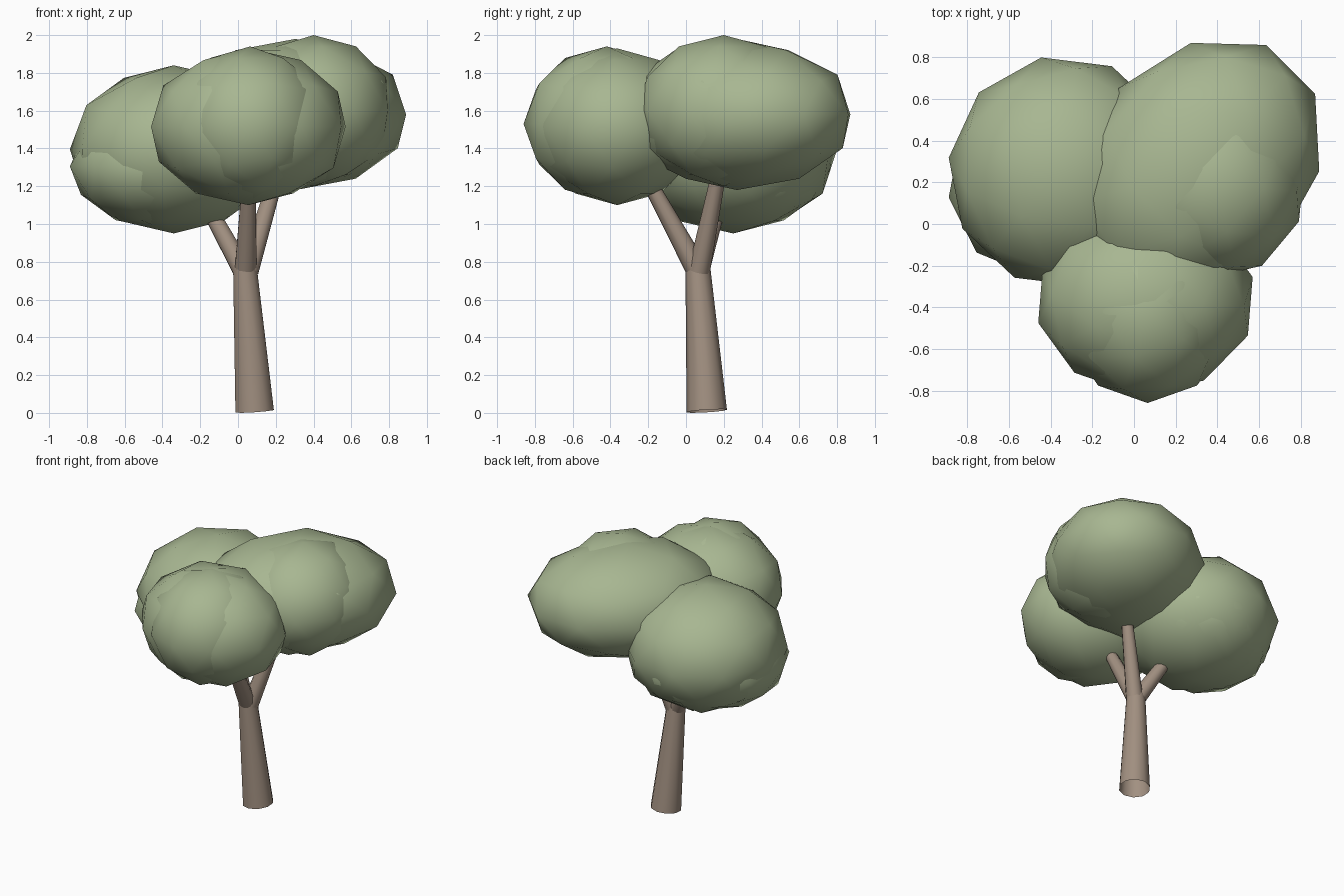
import bpy
import bmesh
import math
from mathutils import Matrix, Vector

cube = bpy.data.objects.get("Cube")
if cube:
    bpy.data.objects.remove(cube, do_unlink=True)


def make_material(name, color):
    mat = bpy.data.materials.new(name)
    mat.use_nodes = True
    mat.diffuse_color = (*color, 1)
    mat.node_tree.nodes["Principled BSDF"].inputs["Base Color"].default_value = (*color, 1)
    return mat


leaf_green = make_material("leaf green", (0.39, 0.47, 0.285))
bark_brown = make_material("bark brown", (0.36, 0.28, 0.22))


def add_object(name, bm, mat):
    mesh = bpy.data.meshes.new(name)
    bm.to_mesh(mesh)
    bm.free()
    mesh.materials.append(mat)
    obj = bpy.data.objects.new(name, mesh)
    bpy.context.collection.objects.link(obj)
    return obj


def foliage(name, low, high, spin=0, stretch=1, yaw=0):
    """Low-poly ball, stretched along a yaw direction and fitted to a box."""
    bm = bmesh.new()
    bmesh.ops.create_icosphere(bm, subdivisions=2, radius=1)
    shape = (Matrix.Rotation(math.radians(yaw), 4, 'Z')
             @ Matrix.Diagonal((stretch, 1, 1, 1))
             @ Matrix.Rotation(math.radians(spin), 4, 'Z'))
    bm.transform(shape)
    for axis in range(3):
        values = [v.co[axis] for v in bm.verts]
        start, size = min(values), max(values) - min(values)
        for v in bm.verts:
            t = (v.co[axis] - start) / size
            v.co[axis] = low[axis] + t * (high[axis] - low[axis])
    for f in bm.faces:
        f.smooth = True
    return add_object(name, bm, leaf_green)


def limb(name, start, end, r1, r2, sides=10):
    """Open tapered tube between two points."""
    start, end = Vector(start), Vector(end)
    axis = end - start
    bm = bmesh.new()
    bmesh.ops.create_cone(bm, cap_ends=False, segments=sides,
                          radius1=r1, radius2=r2, depth=axis.length)
    turn = Vector((0, 0, 1)).rotation_difference(axis).to_matrix().to_4x4()
    bm.transform(Matrix.Translation((start + end) / 2) @ turn)
    for f in bm.faces:
        f.smooth = True
    return add_object(name, bm, bark_brown)


# Trunk and its three branches
limb("trunk", (0.088, 0.11, 0.01), (0.037, 0.063, 0.765), 0.107, 0.066)
limb("front_branch", (0.04, 0.06, 0.755), (0.06, -0.21, 1.25), 0.06, 0.038)
limb("left_branch", (0.055, 0.07, 0.755), (0.22, 0.18, 1.3), 0.058, 0.038)
limb("right_branch", (0.025, 0.07, 0.755), (-0.22, 0.2, 1.2), 0.055, 0.038)

# Front crown, with a second ball breaking its surface
foliage("front_crown", (-0.46, -0.82, 1.10), (0.57, 0.09, 1.93), spin=68)
foliage("front_crown_bump", (-0.32, -0.86, 1.12), (0.45, 0.02, 1.94), spin=36)

# Left rear crown, the tallest one
foliage("left_crown", (-0.28, -0.33, 1.18), (0.89, 0.87, 1.98), spin=65, stretch=1.28, yaw=53)
foliage("left_crown_bump", (-0.02, -0.26, 1.20), (0.82, 0.66, 2.0), spin=66)

# Right rear crown, the lowest one
foliage("right_crown", (-0.89, -0.30, 0.95), (0.21, 0.80, 1.84), spin=11)
foliage("right_crown_bump", (-0.89, -0.25, 0.97), (0.12, 0.77, 1.64), spin=20, stretch=1.15, yaw=45)
